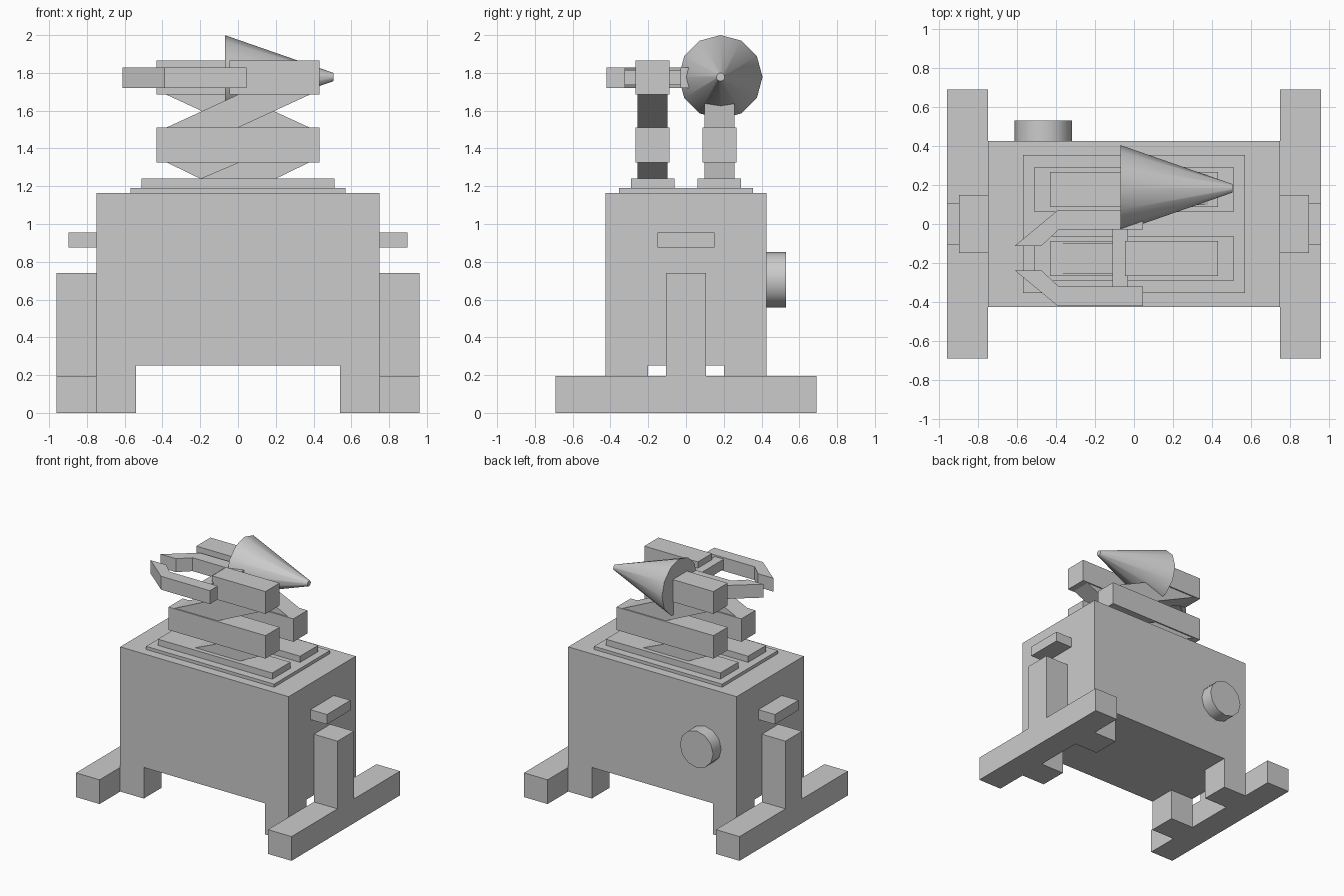
import bpy
import bmesh
import math
from mathutils import Matrix, Vector

cube = bpy.data.objects.get("Cube")
if cube:
    bpy.data.objects.remove(cube, do_unlink=True)

# Single plain grey
grey = bpy.data.materials.new("plain_grey")
grey.use_nodes = True
grey.diffuse_color = (0.6, 0.6, 0.6, 1)
grey.node_tree.nodes["Principled BSDF"].inputs["Base Color"].default_value = (0.6, 0.6, 0.6, 1)


def finish(name, bm, smooth=False):
    bmesh.ops.recalc_face_normals(bm, faces=bm.faces[:])
    mesh = bpy.data.meshes.new(name)
    bm.to_mesh(mesh)
    bm.free()
    mesh.materials.append(grey)
    obj = bpy.data.objects.new(name, mesh)
    bpy.context.collection.objects.link(obj)
    if smooth:
        bpy.ops.object.select_all(action='DESELECT')
        obj.select_set(True)
        bpy.context.view_layer.objects.active = obj
        bpy.ops.object.shade_smooth_by_angle(angle=math.radians(40))
    return obj


def box_mesh(x, y, z):
    """Box spanning the three (low, high) ranges."""
    bm = bmesh.new()
    bmesh.ops.create_cube(bm, size=1)
    for v in bm.verts:
        v.co = Vector([r[0] if c < 0 else r[1] for c, r in zip(v.co, (x, y, z))])
    return bm


def box(name, x, y, z):
    return finish(name, box_mesh(x, y, z))


def prism(name, points, start, depth):
    """Extrude a closed 3D outline along the depth vector from an offset."""
    bm = bmesh.new()
    a = [bm.verts.new(Vector(p) + Vector(start)) for p in points]
    b = [bm.verts.new(v.co + Vector(depth)) for v in a]
    bm.faces.new(a)
    bm.faces.new(b)
    for i in range(len(a)):
        j = (i + 1) % len(a)
        bm.faces.new((a[i], a[j], b[j], b[i]))
    return finish(name, bm)


def round_part(name, r1, r2, length, matrix):
    bm = bmesh.new()
    bmesh.ops.create_cone(bm, cap_ends=True, segments=12, radius1=r1,
                          radius2=r2, depth=length, matrix=matrix)
    return finish(name, bm, smooth=True)


# Body with four corner feet extruded from its underside
bm = box_mesh((-0.75, 0.75), (-0.427, 0.427), (0.25, 1.165))
for axis, cut in (((1, 0, 0), 0.54), ((0, 1, 0), 0.2)):
    for s in (-1, 1):
        bmesh.ops.bisect_plane(bm, geom=bm.verts[:] + bm.edges[:] + bm.faces[:],
                               plane_co=Vector(axis) * cut * s, plane_no=axis)
feet = [f for f in bm.faces if f.normal.z < -0.9
        and abs(f.calc_center_median().x) > 0.54 and abs(f.calc_center_median().y) > 0.2]
for f in bmesh.ops.extrude_discrete_faces(bm, faces=feet)["faces"]:
    for v in f.verts:
        v.co.z = 0
bmesh.ops.remove_doubles(bm, verts=bm.verts[:], dist=0.0001)
bmesh.ops.dissolve_limit(bm, angle_limit=0.01, verts=bm.verts[:], edges=bm.edges[:])
finish("body", bm)

# Skid with upright post, and handle, on each side
for side, s in (("left", 1), ("right", -1)):
    def span(a, b):
        return tuple(sorted((a * s, b * s)))
    prism(side + "_skid", [(0, -0.69, 0), (0, 0.69, 0), (0, 0.69, 0.195), (0, 0.105, 0.195),
                           (0, 0.105, 0.74), (0, -0.105, 0.74), (0, -0.105, 0.195),
                           (0, -0.69, 0.195)], (0.75 * s, 0, 0), (0.21 * s, 0, 0))
    box(side + "_handle", span(0.75, 0.897), (-0.15, 0.15), (0.875, 0.955))

# Round knob on the back
round_part("back_knob", 0.148, 0.148, 0.105,
           Matrix.Translation((-0.465, 0.478, 0.705)) @ Matrix.Rotation(math.pi / 2, 4, 'X'))

# Base plate on top
box("top_plate", (-0.57, 0.57), (-0.355, 0.355), (1.165, 1.19))

# Two zigzag arms leaning opposite ways: rail, link, beam, link, head
for side, s in (("front", 1), ("back", -1)):
    y = -0.177 * s
    wide, thin = (y - 0.09, y + 0.09), y - 0.08
    box(side + "_rail", (-0.51, 0.51), (y - 0.115, y + 0.115), (1.19, 1.24))
    box(side + "_beam", (-0.432, 0.432), wide, (1.325, 1.51))
    box(side + "_head", tuple(sorted((-0.045 * s, 0.432 * s))), wide, (1.685, 1.865))
    for level, pts in (("lower", ((-0.2, 1.24), (0.2, 1.24), (0.375, 1.325), (0, 1.325))),
                       ("upper", ((-0.38, 1.51), (0, 1.51), (0.38, 1.685), (0, 1.685)))):
        prism(f"{side}_{level}_link", [(px * s, 0, pz) for px, pz in pts],
              (0, thin, 0), (0, 0.16, 0))

# Gripper: two mirrored bent fingers joined by a crossbar
for side, s in (("front", -1), ("back", 1)):
    outline = [(0.045, 0.147), (0.045, 0.247), (-0.39, 0.247), (-0.612, 0.063),
               (-0.475, 0.063), (-0.385, 0.147)]
    prism(side + "_finger", [(px, py * s - 0.175, 0) for px, py in outline],
          (0, 0, 1.72), (0, 0, 0.108))
box("gripper_crossbar", (-0.11, -0.03), (-0.325, -0.025), (1.735, 1.815))

# Cone pointing sideways on the back arm
round_part("side_cone", 0.222, 0.022, 0.575,
           Matrix.Translation((0.2175, 0.183, 1.778)) @ Matrix.Rotation(math.pi / 2, 4, 'Y'))
